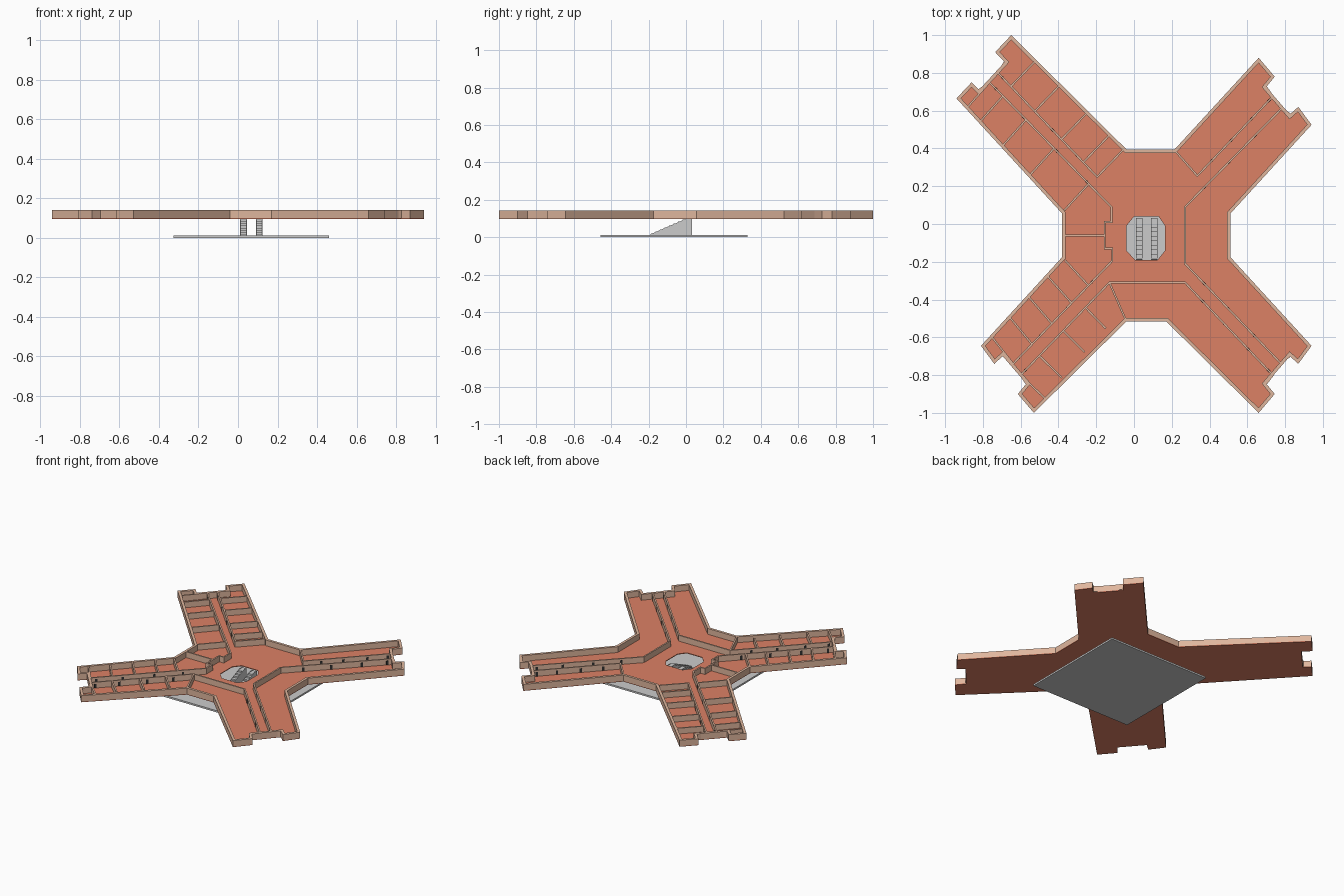
import bpy, bmesh
from mathutils import Vector

if "Cube" in bpy.data.objects:
    bpy.data.objects.remove(bpy.data.objects["Cube"])

CX, CY = 0.065, -0.06          # centre of the symmetric plan
Z0, ZF, Z1 = 0.096, 0.101, 0.142


def material(name, rgb):
    m = bpy.data.materials.new(name)
    m.diffuse_color = (*rgb, 1)
    m.use_nodes = True
    m.node_tree.nodes["Principled BSDF"].inputs["Base Color"].default_value = m.diffuse_color
    return m


SALMON = material("salmon_floor", (0.72, 0.22, 0.13))
TAN = material("tan_wall", (0.74, 0.47, 0.34))
DARK = material("dark_door", (0.03, 0.03, 0.03))


def finish(bm, name, mat=None):
    bmesh.ops.recalc_face_normals(bm, faces=bm.faces)
    me = bpy.data.meshes.new(name)
    bm.to_mesh(me)
    bm.free()
    ob = bpy.data.objects.new(name, me)
    bpy.context.collection.objects.link(ob)
    if mat:
        me.materials.append(mat)
    return ob


def ribbon(bm, pts, right, left, z0, z1, closed=False):
    """Mitred wall along a path, offset to the right and left of it."""
    P = [Vector(p) for p in pts]
    n = len(P)
    rows = []
    for i, p in enumerate(P):
        dirs = []
        if closed or i > 0:
            dirs.append((p - P[i - 1]).normalized())
        if closed or i < n - 1:
            dirs.append((P[(i + 1) % n] - p).normalized())
        norms = [Vector((-d.y, d.x)) for d in dirs]
        m = sum(norms, Vector((0, 0))).normalized()
        m /= max(0.4, m.dot(norms[0]))
        a, b = p - m * right, p + m * left
        rows.append([bm.verts.new((q.x, q.y, z))
                     for q, z in ((a, z0), (b, z0), (b, z1), (a, z1))])
    for i in range(n if closed else n - 1):
        r, s = rows[i], rows[(i + 1) % n]
        for k in range(4):
            bm.faces.new((r[k], r[(k + 1) % 4], s[(k + 1) % 4], s[k]))
    if not closed:
        bm.faces.new(rows[0])
        bm.faces.new(rows[-1])


def prism(bm, prof, x0, x1):
    """Extrude a (y, z) profile along x."""
    a = [bm.verts.new((x0, y, z)) for y, z in prof]
    b = [bm.verts.new((x1, y, z)) for y, z in prof]
    bm.faces.new(a)
    bm.faces.new(b)
    for i in range(len(a)):
        j = (i + 1) % len(a)
        bm.faces.new((a[i], a[j], b[j], b[i]))


# plan outline: one arm mirrored to three corners, plus the longer arm
arm = [(0.105, -0.455), (0.595, -0.94), (0.68, -0.84), (0.635, -0.785),
       (0.76, -0.64), (0.805, -0.68), (0.875, -0.585), (0.445, -0.115)]
south_east = [(CX + x, CY + y) for x, y in arm]
north_east = [(CX + x, CY - y) for x, y in reversed(arm)]
north_east[-1] = (0.215, 0.395)
south_west = [(CX - x, CY + y) for x, y in reversed(arm)]
north_west = [(-0.04, 0.395), (-0.65, 1.0), (-0.735, 0.91), (-0.685, 0.857),
              (-0.82, 0.71), (-0.86, 0.75), (-0.94, 0.665), (-0.38, 0.055)]
outline = south_east + north_east + north_west + south_west
hole = [(0.0, 0.04), (0.13, 0.04), (0.165, -0.01), (0.165, -0.14),
        (0.125, -0.19), (0.005, -0.19), (-0.04, -0.14), (-0.04, -0.01)]

# floor plate with stair opening
bm = bmesh.new()
edges = []
for loop in (outline, hole):
    vs = [bm.verts.new((x, y, Z0)) for x, y in loop]
    edges += [bm.edges.new((vs[i - 1], vs[i])) for i in range(len(vs))]
bmesh.ops.triangle_fill(bm, use_beauty=True, use_dissolve=False, edges=edges)
ext = bmesh.ops.extrude_face_region(bm, geom=bm.faces[:])
bmesh.ops.translate(bm, vec=(0, 0, ZF - Z0),
                    verts=[g for g in ext["geom"] if isinstance(g, bmesh.types.BMVert)])
finish(bm, "floor_plate", SALMON)

# outer wall
bm = bmesh.new()
ribbon(bm, outline, 0, 0.018, ZF, Z1, closed=True)
finish(bm, "outer_wall", TAN)

# corridor walls
corridors = [
    [(-0.685, 0.857), (-0.72, 0.80), (-0.195, 0.25), (-0.06, 0.39)],
    [(-0.82, 0.71), (-0.765, 0.75), (-0.12, 0.09), (-0.12, 0.01), (-0.155, 0.01),
     (-0.155, -0.13), (-0.115, -0.13), (-0.115, -0.195), (-0.64, -0.74), (-0.69, -0.70)],
    [(-0.57, -0.845), (-0.60, -0.80), (-0.13, -0.31), (0.27, -0.31),
     (0.735, -0.80), (0.70, -0.845)],
    [(0.825, -0.70), (0.775, -0.735), (0.27, -0.21), (0.27, 0.09),
     (0.785, 0.615), (0.825, 0.58)],
    [(0.70, 0.725), (0.735, 0.675), (0.335, 0.255), (0.22, 0.385)],
    [(-0.13, -0.31), (-0.045, -0.505)],
    [(-0.37, -0.06), (-0.155, -0.06)],
]
bm = bmesh.new()
for path in corridors:
    ribbon(bm, path, 0.005, 0.005, ZF, Z1)
finish(bm, "corridor_walls", TAN)

# room partitions: corridor line A-B, outer line C-D, positions along them
rooms = [
    ((-0.195, 0.25), (-0.72, 0.80), (-0.055, 0.395), (-0.595, 0.93), (0.14, 0.36, 0.63, 0.87)),
    ((-0.12, 0.09), (-0.765, 0.75), (-0.252, -0.053), (-0.885, 0.615), (0.186, 0.47, 0.70, 0.89, 1)),
    ((-0.115, -0.195), (-0.64, -0.74), (-0.243, -0.064), (-0.755, -0.595), (0.24, 0.41, 0.61, 0.81, 1)),
    ((-0.13, -0.31), (-0.60, -0.80), (-0.029, -0.418), (-0.475, -0.92), (0.27, 0.52, 0.79, 1)),
]
bm = bmesh.new()
for a, b, c, d, ts in rooms:
    for t in ts:
        p, q = Vector(a).lerp(Vector(b), t), Vector(c).lerp(Vector(d), t)
        ribbon(bm, [p, q], 0.005, 0.005, ZF, Z1 - 0.0005)
finish(bm, "room_partitions", TAN)

# dark doors set in the corridor walls
bm = bmesh.new()
door_lines = [r[:2] for r in rooms] + [
    ((0.27, -0.31), (0.735, -0.80)), ((0.27, -0.21), (0.775, -0.735)),
    ((0.27, 0.09), (0.785, 0.615)), ((0.335, 0.255), (0.735, 0.675))]
for a, b in door_lines:
    a, b = Vector(a), Vector(b)
    step = (b - a).normalized() * 0.008
    for t in (0.2, 0.45, 0.72, 0.95):
        p = a.lerp(b, t)
        ribbon(bm, [p - step, p + step], 0.006, 0.006, ZF, ZF + 0.03)
finish(bm, "doors", DARK)

# ground slab
bm = bmesh.new()
h = 0.393
prism(bm, [(-0.065 - h, 0), (-0.065 + h, 0), (-0.065 + h, 0.012), (-0.065 - h, 0.012)],
      0.067 - h, 0.067 + h)
finish(bm, "ground_slab")

# twin stair flights with side stringers
N, y0, y1, zb, zt = 8, -0.19, 0.0, 0.012, 0.098
steps = [(y0, zb)]
for i in range(N):
    z = zb + (zt - zb) * (i + 1) / N - 0.004
    steps += [(y0 + (y1 - y0) * i / N + 0.004, z), (y0 + (y1 - y0) * (i + 1) / N + 0.004, z)]
steps += [(0.033, steps[-1][1]), (0.033, zb)]
side = [(y0, zb), (y0, zb + 0.004), (y1, zt), (0.033, zt), (0.033, zb)]
for name, x0, x1 in (("left", 0.01, 0.045), ("right", 0.09, 0.125)):
    bm = bmesh.new()
    prism(bm, steps, x0 + 0.003, x1 - 0.003)
    finish(bm, name + "_stair_steps")
    bm = bmesh.new()
    prism(bm, side, x0, x0 + 0.003)
    prism(bm, side, x1 - 0.003, x1)
    finish(bm, name + "_stair_stringers")
